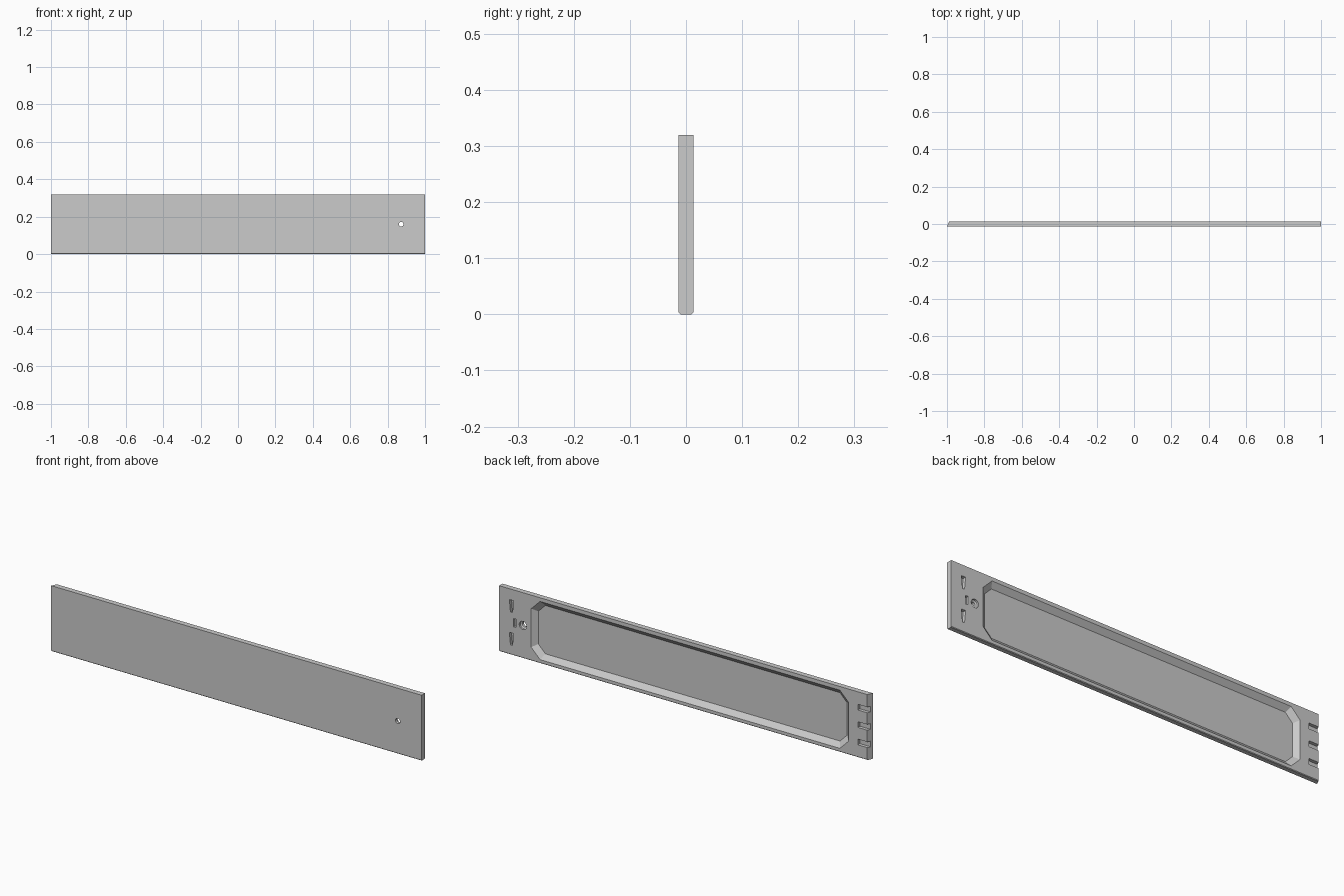
import bpy
import bmesh
from math import cos, sin, tau

cube = bpy.data.objects.get("Cube")
if cube:
    bpy.data.objects.remove(cube, do_unlink=True)

LENGTH, HEIGHT, HALF = 2.0, 0.32, 0.013   # HALF is half the panel thickness
MID = HEIGHT / 2

grey = bpy.data.materials.new("plain grey")
grey.use_nodes = True
colour = (0.6, 0.6, 0.6, 1)
grey.diffuse_color = colour
grey.node_tree.nodes["Principled BSDF"].inputs["Base Color"].default_value = colour


def loft(name, layers):
    """Solid joining (y, outline of x,z points) layers of equal point count."""
    bm = bmesh.new()
    rings = [[bm.verts.new((x, y, z)) for x, z in pts] for y, pts in layers]
    for a, b in zip(rings, rings[1:]):
        for i in range(len(a)):
            j = (i + 1) % len(a)
            bm.faces.new((a[i], a[j], b[j], b[i]))
    bm.faces.new(rings[0])
    bm.faces.new(rings[-1])
    bmesh.ops.recalc_face_normals(bm, faces=bm.faces)
    mesh = bpy.data.meshes.new(name)
    bm.to_mesh(mesh)
    bm.free()
    mesh.materials.append(grey)
    ob = bpy.data.objects.new(name, mesh)
    bpy.context.collection.objects.link(ob)
    return ob


def rect(x0, x1, z0, z1):
    return [(x0, z0), (x1, z0), (x1, z1), (x0, z1)]


def octagon(x0, x1, z0, z1, c):
    return [(x0 + c, z0), (x1 - c, z0), (x1, z0 + c), (x1, z1 - c),
            (x1 - c, z1), (x0 + c, z1), (x0, z1 - c), (x0, z0 + c)]


def circle(x, z, r, n=24):
    return [(x + r * cos(tau * i / n), z + r * sin(tau * i / n)) for i in range(n)]


def cut(target, layers):
    cutter = loft("cutter", layers)
    cutter.hide_render = True
    mod = target.modifiers.new("cut", "BOOLEAN")
    mod.operation, mod.solver, mod.object = "DIFFERENCE", "EXACT", cutter
    bpy.context.view_layer.objects.active = target
    bpy.ops.object.modifier_apply(modifier=mod.name)
    bpy.data.objects.remove(cutter, do_unlink=True)


def cut_pocket(target, outline, depth):
    cut(target, [(HALF - depth, outline), (HALF + 0.01, outline)])


# Panel with a slanted far end and a chamfered bottom edge
chamfer = 0.003


def section(y, z0):
    slant = 0.012 * (y + HALF) / (2 * HALF)
    return y, rect(-LENGTH / 2 + slant, LENGTH / 2, z0, HEIGHT)


panel = loft("panel", [section(-HALF, chamfer), section(-HALF + chamfer, 0),
                       section(HALF - chamfer, 0), section(HALF, chamfer)])

# Large recess in the back with sloping walls and clipped corners
depth, inset = 0.021, 0.024
x0, x1, z0, z1 = -0.888, 0.827, 0.018, HEIGHT - 0.018
outer = octagon(x0, x1, z0, z1, 0.048)
inner = octagon(x0 + inset, x1 - inset, z0 + inset, z1 - inset, 0.038)
cut(panel, [(HALF - depth, inner), (HALF, outer), (HALF + 0.01, outer)])

# Tapered hanging slots, one above and one below the middle
for z in (MID - 0.083, MID + 0.077):
    cut_pocket(panel, [(0.928, z - 0.03), (0.939, z - 0.03),
                       (0.945, z + 0.03), (0.922, z + 0.03)], 0.016)

# Small rectangular slot beside the hole
cut_pocket(panel, rect(0.908, 0.922, MID - 0.02, MID + 0.02), 0.012)

# Through hole, wider at the back
hole_x = 0.872
cut(panel, [(-HALF - 0.01, circle(hole_x, MID, 0.0125)),
            (0, circle(hole_x, MID, 0.0125)),
            (0.004, circle(hole_x, MID, 0.02)),
            (HALF + 0.01, circle(hole_x, MID, 0.02))])

# Three notches running out through the slanted end
for i in (-1, 0, 1):
    z = MID + i * 0.085
    cut_pocket(panel, rect(-1.05, -0.937, z - 0.014, z + 0.014), 0.016)
